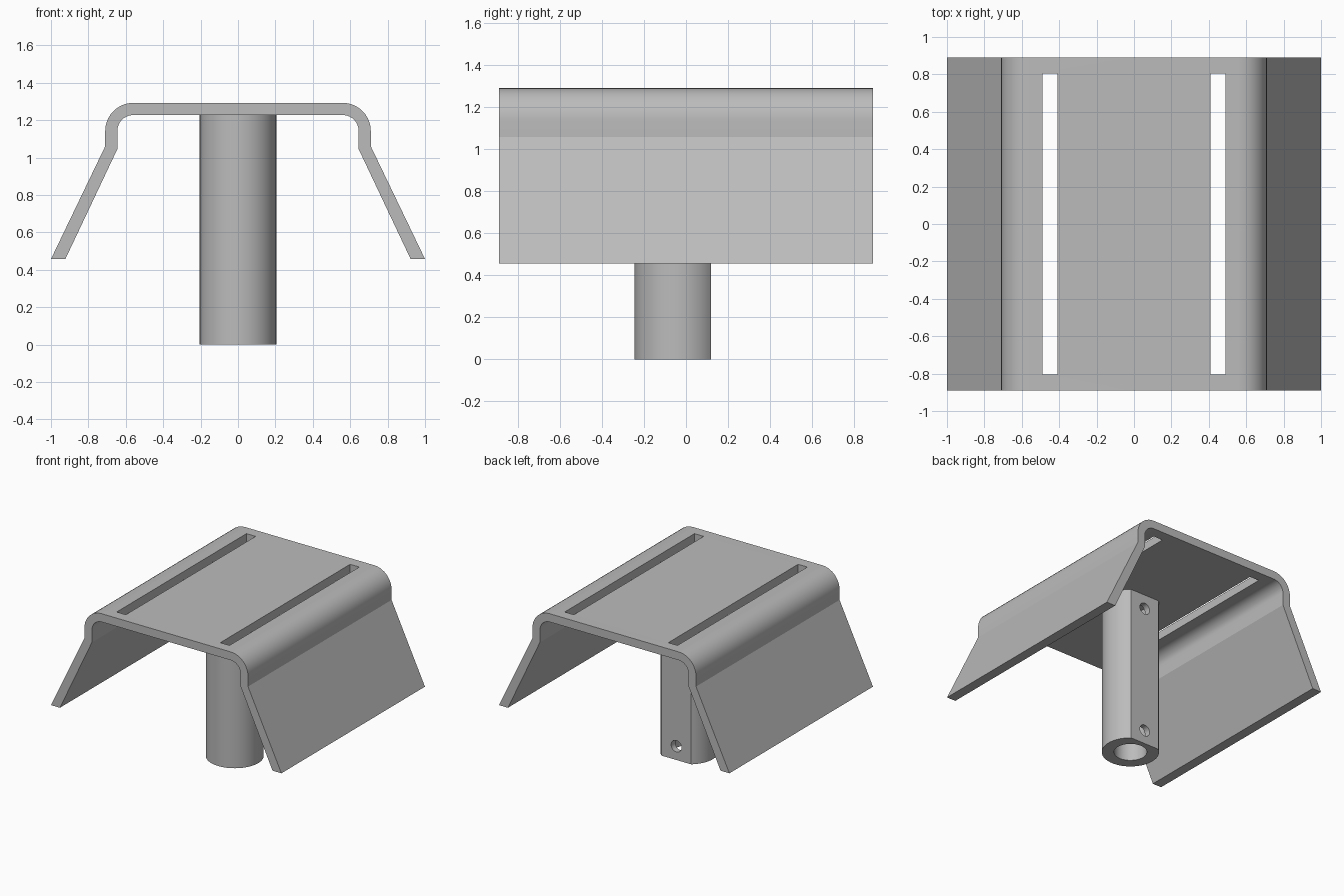
import bpy, bmesh, math
from mathutils import Matrix

cube = bpy.data.objects.get("Cube")
if cube:
    bpy.data.objects.remove(cube, do_unlink=True)

steel = bpy.data.materials.new("grey_steel")
steel.use_nodes = True
GREY = (0.5, 0.5, 0.5, 1)
steel.diffuse_color = GREY
steel.node_tree.nodes["Principled BSDF"].inputs["Base Color"].default_value = GREY


def finish(name, bm):
    bmesh.ops.recalc_face_normals(bm, faces=bm.faces)
    mesh = bpy.data.meshes.new(name)
    bm.to_mesh(mesh)
    bm.free()
    mesh.materials.append(steel)
    obj = bpy.data.objects.new(name, mesh)
    bpy.context.collection.objects.link(obj)
    return obj


def extrude(name, outline, offset):
    """Solid from a closed outline of 3D points pushed along offset."""
    bm = bmesh.new()
    face = bm.faces.new([bm.verts.new(p) for p in outline])
    result = bmesh.ops.extrude_face_region(bm, geom=[face])
    moved = [v for v in result["geom"] if isinstance(v, bmesh.types.BMVert)]
    bmesh.ops.translate(bm, verts=moved, vec=offset)
    return finish(name, bm)


def box(name, x, y, z, size):
    bm = bmesh.new()
    bmesh.ops.create_cube(bm, size=1,
                          matrix=Matrix.Translation((x, y, z)) @ Matrix.Diagonal((*size, 1)))
    return finish(name, bm)


def rod(name, center, radius, depth, rotation=Matrix()):
    bm = bmesh.new()
    bmesh.ops.create_cone(bm, cap_ends=True, segments=32, radius1=radius, radius2=radius,
                          depth=depth, matrix=Matrix.Translation(center) @ rotation)
    return finish(name, bm)


def cut(target, cutters):
    """Subtract the cutters, then remove them."""
    bpy.context.view_layer.objects.active = target
    for cutter in cutters:
        cutter.hide_render = True
        mod = target.modifiers.new("cut", 'BOOLEAN')
        mod.object = cutter
        mod.operation = 'DIFFERENCE'
        mod.solver = 'EXACT'
        bpy.ops.object.modifier_apply(modifier=mod.name)
        bpy.data.objects.remove(cutter, do_unlink=True)


def smooth(obj):
    bpy.ops.object.select_all(action='DESELECT')
    obj.select_set(True)
    bpy.context.view_layer.objects.active = obj
    bpy.ops.object.shade_smooth_by_angle(angle=math.radians(20))


# Bent sheet: half profile, mirrored and extruded front to back
HALF_LENGTH = 0.89
BEND_X, BEND_Z = 0.56, 1.142


def bend(radius):
    angles = [math.pi / 2 * i / 10 for i in range(11)]
    return [(BEND_X + radius * math.cos(a), BEND_Z + radius * math.sin(a)) for a in angles]


outer = [(1.0, 0.457), (0.71, 1.06)] + bend(0.15)
inner = [(0.923, 0.457), (0.645, 1.045)] + bend(0.085)
mirror = lambda pts: [(-x, z) for x, z in reversed(pts)]
profile = outer + mirror(outer) + list(reversed(mirror(inner))) + list(reversed(inner))
bracket = extrude("bent_bracket", [(x, -HALF_LENGTH, z) for x, z in profile],
                  (0, 2 * HALF_LENGTH, 0))

# Two long slots through the top
cut(bracket, [box("slot_cutter", s * 0.45, 0, 1.25, (0.08, 1.61, 0.3)) for s in (-1, 1)])
smooth(bracket)

# Post: round tube with a flat back
RADIUS, POST_Y, FLAT_Y, POST_TOP = 0.205, -0.04, 0.12, 1.227
start = math.asin((FLAT_Y - POST_Y) / RADIUS)
sweep = math.pi + 2 * start
ring = []
for i in range(49):
    a = math.pi - start + sweep * i / 48
    ring.append((RADIUS * math.cos(a), POST_Y + RADIUS * math.sin(a), 0))
post = extrude("support_post", ring, (0, 0, POST_TOP))

# Vertical bore, and two screw holes through the back wall
across = Matrix.Rotation(math.pi / 2, 4, 'X')
holes = [rod("bore_cutter", (0, POST_Y, 0.55), 0.118, 1.34)]
holes += [rod("screw_cutter", (0, 0.1, z), 0.045, 0.2, across) for z in (0.108, 1.115)]
cut(post, holes)
smooth(post)
